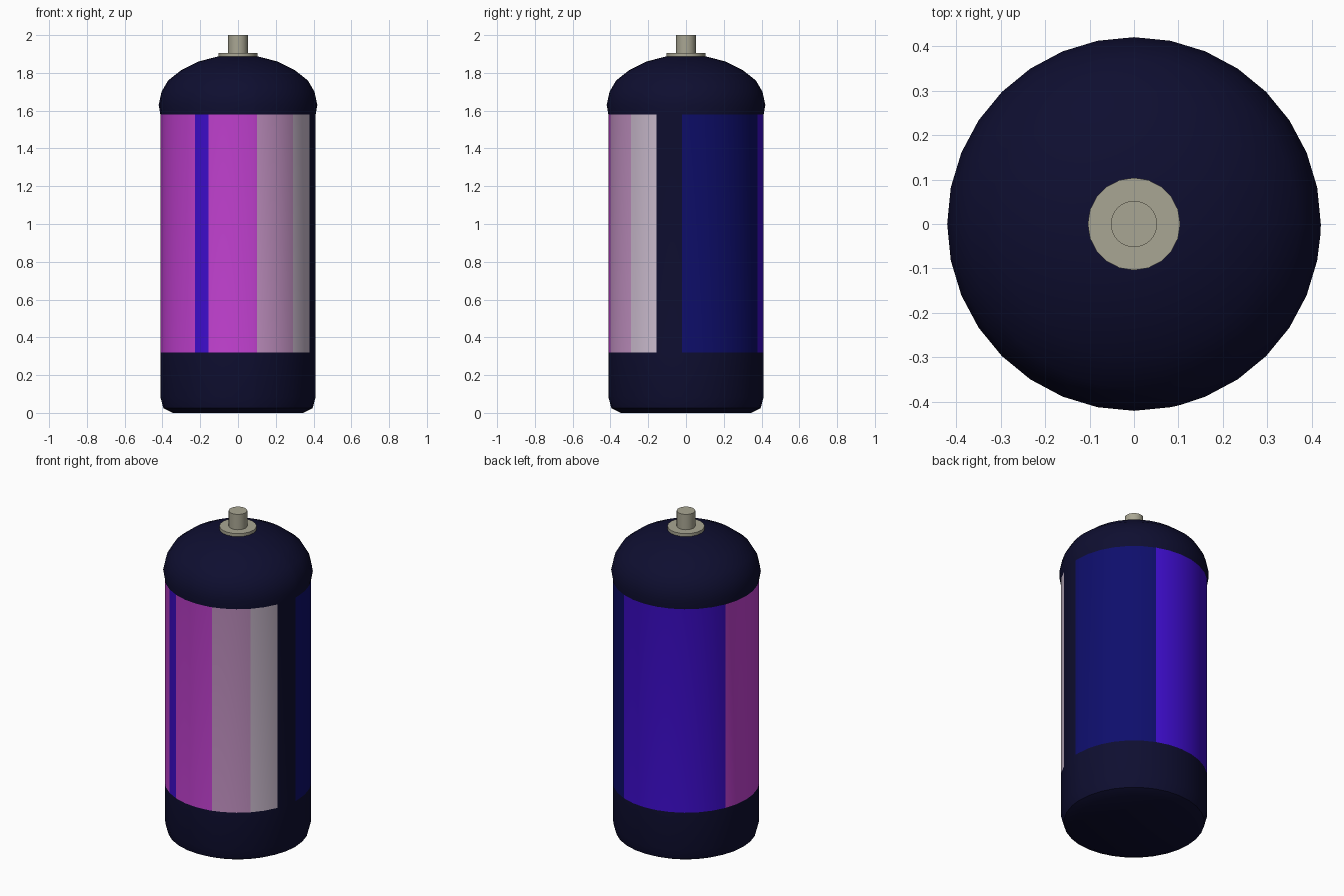
import bpy, bmesh, math

if "Cube" in bpy.data.objects:
    bpy.data.objects.remove(bpy.data.objects["Cube"])


def material(name, hex_code):
    def lin(c):
        return c / 12.92 if c <= 0.04045 else ((c + 0.055) / 1.055) ** 2.4
    m = bpy.data.materials.new(name)
    rgb = [lin(int(hex_code[i:i + 2], 16) / 255) for i in (0, 2, 4)]
    m.diffuse_color = (*rgb, 1)
    m.use_nodes = True
    m.node_tree.nodes["Principled BSDF"].inputs["Base Color"].default_value = m.diffuse_color
    return m


NAVY = material("dark navy", "0E0E30")
MAGENTA = material("magenta", "C542D4")
VIOLET = material("violet", "3F0DD0")
BLUE = material("deep blue", "0E0E6C")
PINK = material("dusty pink", "C795C7")
GREY = material("pale lilac grey", "CFBFD2")
METAL = material("warm grey", "A9A693")


def lathe(name, profile, angles, mats, pick=None):
    """Spin (radius, z) points; angles run from the front towards +x."""
    bm = bmesh.new()
    rings = [[bm.verts.new((r * math.sin(math.radians(a)),
                            -r * math.cos(math.radians(a)), z)) for a in angles]
             for r, z in profile]
    n = len(angles)
    for i in range(len(rings) - 1):
        for j in range(n):
            k = (j + 1) % n
            f = bm.faces.new((rings[i][j], rings[i][k], rings[i + 1][k], rings[i + 1][j]))
            if pick:
                mid = (angles[j] + (angles[k] if k else 360)) / 2
                f.material_index = pick(mid, (profile[i][1] + profile[i + 1][1]) / 2)
    bm.faces.new(rings[0][::-1])
    bm.faces.new(rings[-1])
    bmesh.ops.recalc_face_normals(bm, faces=bm.faces)
    me = bpy.data.meshes.new(name)
    bm.to_mesh(me)
    bm.free()
    for m in mats:
        me.materials.append(m)
    ob = bpy.data.objects.new(name, me)
    bpy.context.collection.objects.link(ob)
    bpy.ops.object.select_all(action='DESELECT')
    ob.select_set(True)
    bpy.context.view_layer.objects.active = ob
    bpy.ops.object.shade_smooth_by_angle(angle=math.radians(35))
    return ob


def circle(n):
    return [i * 360 / n for i in range(n)]


# Label stripes: upper angle limit of each band, and its material slot
bands = [(14, 1), (45, 4), (67.5, 5), (87, 0), (157.5, 3),
         (247.5, 2), (326.25, 1), (337.5, 2), (360, 1)]


def label(angle, z):
    if not 0.32 < z < 1.58:
        return 0
    return next(slot for limit, slot in bands if angle < limit)


# Can body with label bands, bottom bevel and domed shoulder
body_profile = [(0.345, 0), (0.395, 0.025), (0.411, 0.085), (0.411, 0.32),
                (0.411, 1.58), (0.42, 1.63), (0.405, 1.70), (0.37, 1.76),
                (0.30, 1.815), (0.21, 1.86), (0.11, 1.886), (0.05, 1.89)]
body_angles = sorted(circle(32) + [14, 87])
lathe("can_body", body_profile, body_angles,
      [NAVY, MAGENTA, VIOLET, BLUE, PINK, GREY], label)

# Valve collar and stem
lathe("valve_collar", [(0.104, 1.882), (0.104, 1.905)], circle(20), [METAL])
lathe("valve_stem", [(0.052, 1.89), (0.052, 2.0)], circle(32), [METAL])
